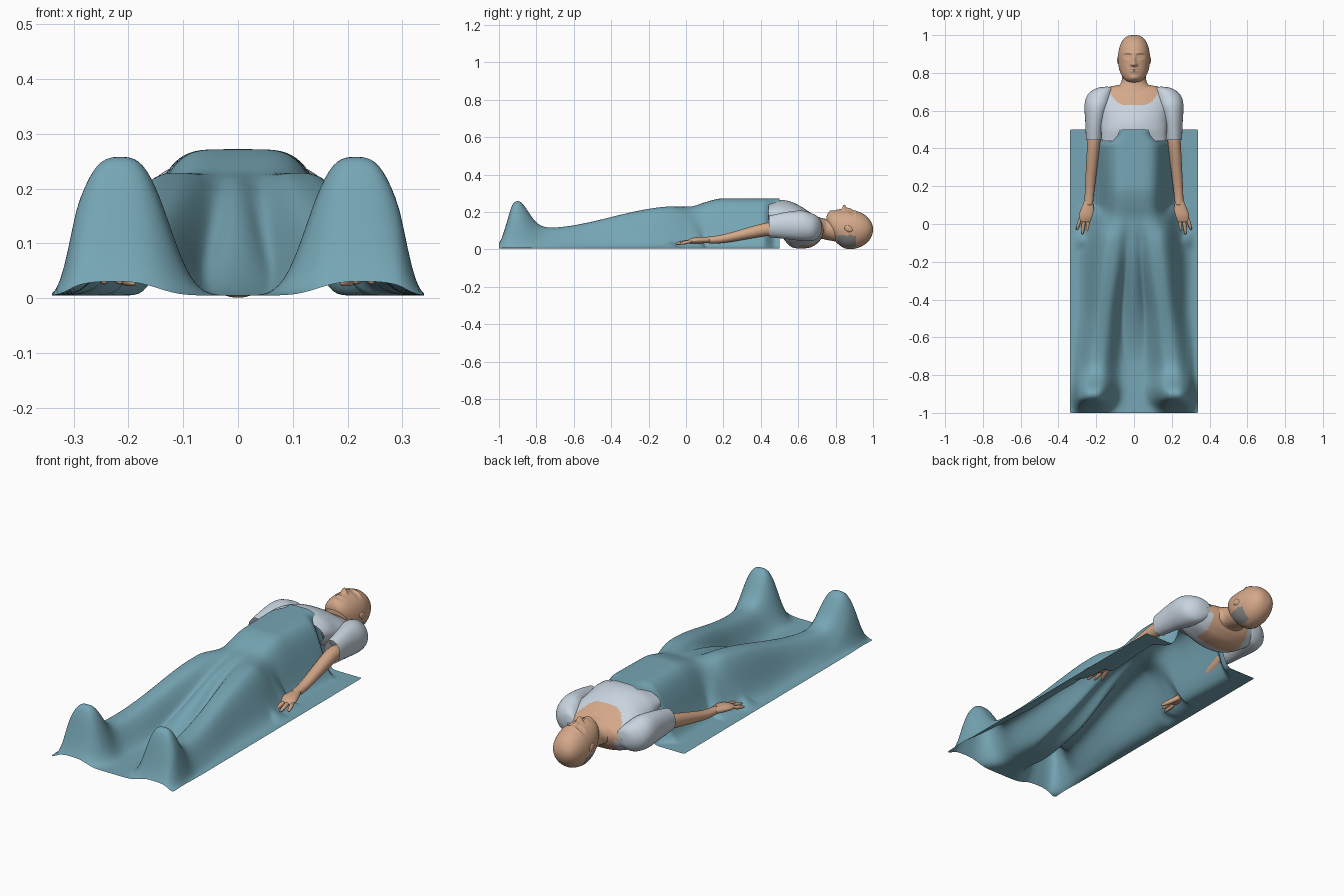
import bpy, bmesh, math

if "Cube" in bpy.data.objects:
    bpy.data.objects.remove(bpy.data.objects["Cube"])


def material(name, *colour):
    mat = bpy.data.materials.new(name)
    mat.use_nodes = True
    mat.diffuse_color = (*colour, 1)
    mat.node_tree.nodes["Principled BSDF"].inputs["Base Color"].default_value = (*colour, 1)
    return mat


skin = material("skin", .66, .39, .25)
shirt_cloth = material("pale blue shirt", .58, .66, .74)
blanket_cloth = material("teal blanket", .18, .38, .46)
hair_grey = material("cropped hair grey", .25, .25, .25)


def spline(points, steps):
    """Catmull-Rom interpolation of tuples."""
    padded = [points[0], *points, points[-1]]
    result = []
    for i in range(len(points) - 1):
        quad = padded[i:i + 4]
        for step in range(steps):
            t = step / steps
            result.append([
                b + ((c - a) * t + (2 * a - 5 * b + 4 * c - d) * t * t
                     + (3 * b - a - 3 * c + d) * t ** 3) / 2
                for a, b, c, d in zip(*quad)])
    result.append(points[-1])
    return result


def finish(name, bm, materials, rule=None):
    bmesh.ops.recalc_face_normals(bm, faces=bm.faces)
    for face in bm.faces:
        face.smooth = True
        if rule:
            face.material_index = rule(face.calc_center_median())
    mesh = bpy.data.meshes.new(name)
    bm.to_mesh(mesh)
    bm.free()
    for mat in materials:
        mesh.materials.append(mat)
    obj = bpy.data.objects.new(name, mesh)
    bpy.context.collection.objects.link(obj)


def loft(name, stations, materials, sides=24, steps=5, caps=True, rule=None, relief=None):
    """Oval rings along y; a station is centre x, y, low z, high z, half width."""
    bm = bmesh.new()
    rings = []
    for centre, y, low, high, half_width in spline(stations, steps):
        ring = []
        for k in range(sides):
            angle = math.tau * k / sides
            x = centre + half_width * math.cos(angle)
            z = (low + high) / 2 + (high - low) / 2 * math.sin(angle)
            if relief and math.sin(angle) > 0:
                z += relief(x, y) * min(1, 2 * math.sin(angle))
            ring.append(bm.verts.new((x, y, z)))
        rings.append(ring)
    for ring, following in zip(rings, rings[1:]):
        for k in range(sides):
            j = (k + 1) % sides
            bm.faces.new((ring[k], ring[j], following[j], following[k]))
    if caps:
        bm.faces.new(rings[0])
        bm.faces.new(rings[-1])
    finish(name, bm, materials, rule)


def rounded(name, start, end, half_width, half_height):
    """Spindle with rounded ends between two points."""
    stations = []
    for t in (0, .1, .5, .9, 1):
        x, y, z = (a + (b - a) * t for a, b in zip(start, end))
        size = .2 + .8 * math.sqrt(math.sin(math.pi * t))
        stations.append((x, y, z - half_height * size, z + half_height * size, half_width * size))
    loft(name, stations, [skin], sides=16)


def smoothstep(low, high, value):
    t = min(1, max(0, (value - low) / (high - low)))
    return t * t * (3 - 2 * t)


def bell(value, centre, spread, power=2):
    return math.exp(-abs((value - centre) / spread) ** power)


# Blanket draped over feet, legs and trunk, blended at the hips
def blanket_height(x, y):
    foot = bell(y, -.9, .08)
    thigh = smoothstep(-.5, -.1, y)
    leg = (.11 + .115 * smoothstep(-.75, -.05, y) + .143 * foot) * smoothstep(-1.03, -.92, y)
    leg_width = .092 + .01 * foot + .025 * thigh
    leg_centre = .1 - .128 * min(y, 0)
    lap = .21 * smoothstep(-.75, -.03, y)
    trunk = .225 + .042 * smoothstep(0, .2, y)
    trunk_width = .175 + .01 * smoothstep(.1, .4, y) - .05 * smoothstep(.41, .48, y)
    finger_fold = .035 * bell(abs(x), .25, .05) * bell(y, -.09, .05)
    hip = smoothstep(-.1, .1, y)
    legs = (leg * bell(x, leg_centre, leg_width, 3), leg * bell(x, -leg_centre, leg_width, 3),
            lap * bell(x, 0, .09))
    total = ((1 - hip) * sum(bump ** 5 for bump in legs)
             + hip * (trunk * bell(x, 0, trunk_width, 5)) ** 5 + finger_fold ** 5) ** .2
    return .005 + total * smoothstep(.35, .29, abs(x))


bm = bmesh.new()
bmesh.ops.create_grid(bm, x_segments=90, y_segments=190, size=1)
for vert in bm.verts:
    x, y = vert.co.x * .34, vert.co.y * .75 - .25
    # Rounded corners
    if abs(vert.co.x) > .96 and abs(vert.co.y) > .99:
        x *= .985
    vert.co = (x, y, blanket_height(x, y))
finish("blanket", bm, [blanket_cloth])


# Shirt body, with skin at the neckline and the open back
def neckline(point):
    if point.z > .1:
        return int(point.y > .63 + .075 * (abs(point.x) / .13) ** 4)
    return int(abs(point.x) < .11 and point.y > .6)


loft("shirt_body", [(0, .44, .13, .25, .17), (0, .5, .08, .264, .175), (0, .56, .015, .255, .185),
                    (0, .62, .005, .226, .2), (0, .67, .012, .193, .2), (0, .705, .035, .172, .175),
                    (0, .725, .06, .155, .135), (0, .738, .09, .13, .07)],
     [shirt_cloth, skin], sides=96, steps=10, caps=False, rule=neckline)

# Neck spreading into the shoulders
loft("neck", [(0, .64, .05, .185, .1), (0, .7, .05, .175, .115), (0, .73, .055, .166, .085),
              (0, .755, .05, .163, .066), (0, .81, .04, .165, .062)], [skin], sides=32)


# Face: nose, eyes, brows and lips raised or sunk on the upper side
def face_relief(x, y):
    side = abs(x)
    nose = .026 * bell(x, 0, .012) * bell(y, .845, .012) + .012 * bell(x, 0, .009) * bell(y, .87, .02)
    nostrils = .008 * bell(side, .013, .006) * bell(y, .843, .007)
    sockets = -.012 * bell(side, .032, .017) * bell(y, .888, .011)
    eyes = .009 * bell(side, .032, .011) * bell(y, .887, .006)
    brows = .005 * bell(side, .03, .024) * bell(y, .906, .007)
    lips = bell(x, 0, .022) * (.008 * bell(y, .815, .011) - .007 * bell(y, .815, .003))
    chin = .006 * bell(x, 0, .02) * bell(y, .772, .012)
    return nose + nostrils + sockets + eyes + brows + lips + chin


def hairline(point):
    return int(point.z < .075 and .81 < point.y < .91 and abs(point.x) > .035)


# Head: an egg whose jaw end lifts towards the face
head_stations = []
for i in range(25):
    angle = math.pi * (.02 + .96 * i / 24)
    along, radius = -math.cos(angle), math.sin(angle)
    middle = .105 + .055 * max(0, -along) ** 2
    head_stations.append((0, .875 + .125 * along, middle - .104 * radius,
                          middle + .104 * radius, .085 * radius ** .75))
loft("head", head_stations, [skin, hair_grey], sides=96, rule=hairline, relief=face_relief)

# Ears, arms and hands, repeated for each side
for side, label in ((1, "left"), (-1, "right")):
    def limb(part, stations, mat, **options):
        loft(f"{label}_{part}", [(side * s[0], *s[1:]) for s in stations], [mat], **options)

    def small_part(part, start, end, half_width, half_height):
        rounded(f"{label}_{part}", (side * start[0], *start[1:]), (side * end[0], *end[1:]),
                half_width, half_height)

    limb("sleeve", [(.211, .445, .065, .18, .043), (.206, .54, .055, .2, .052),
                    (.196, .62, .045, .207, .066), (.185, .67, .045, .193, .068),
                    (.172, .7, .055, .178, .058), (.155, .72, .08, .155, .04),
                    (.145, .727, .11, .12, .005)],
         shirt_cloth, sides=40, steps=8, caps=False)
    limb("forearm", [(.211, .5, .07, .14, .034), (.214, .42, .07, .14, .034),
                     (.233, .2, .034, .08, .026), (.24, .1, .034, .066, .022)], skin, steps=8)
    limb("palm", [(.24, .13, .036, .066, .02), (.25, .05, .03, .064, .041),
                  (.255, .01, .034, .052, .03)], skin)

    # Fingers fan out from the knuckles, the middle ones reaching furthest
    for i in range(4):
        reach = .01 * (i - 1.3) ** 2 - .06
        small_part(f"finger_{i + 1}", (.225 + .019 * i, .04, .046),
                   (.215 + .029 * i, reach, .03), .01, .01)
    small_part("thumb", (.228, .09, .045), (.19, -.018, .028), .012, .012)
    small_part("ear", (.082, .848, .115), (.082, .89, .105), .008, .018)
